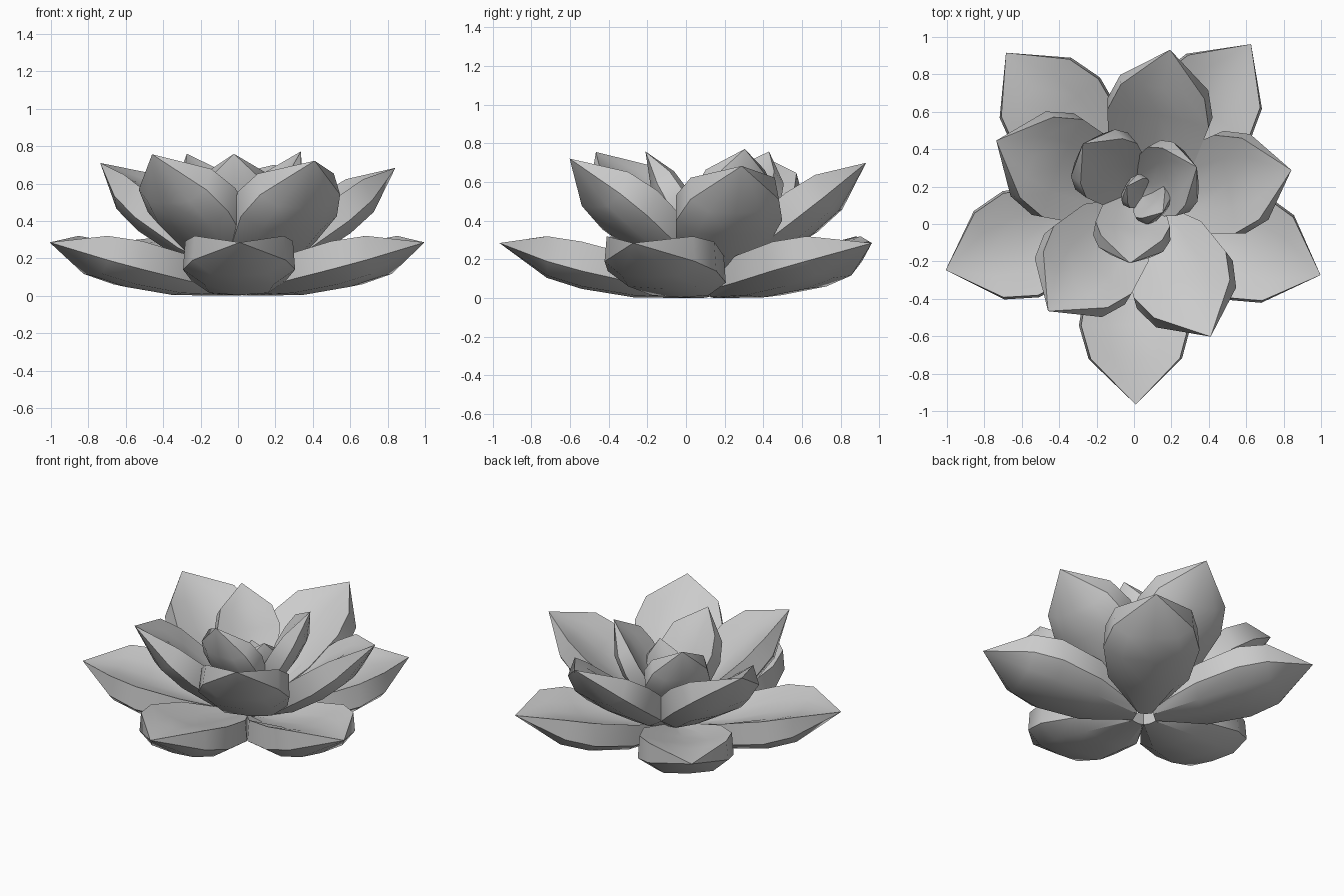
import bpy, bmesh, math
from mathutils import Matrix, Vector

if "Cube" in bpy.data.objects:
    bpy.data.objects.remove(bpy.data.objects["Cube"])

# Petal stations: distance, half width, rim z, crease z, underside z, inside z
STATIONS = [
    (0.065, 0.055, 0.100, 0.040, 0.000, 0.075),
    (0.37, 0.240, 0.220, 0.080, 0.004, 0.150),
    (0.64, 0.288, 0.292, 0.140, 0.048, 0.230),
    (0.82, 0.238, 0.320, 0.190, 0.105, 0.275),
]
TIP = (1.065, 0, 0.285)


def section(r, w, rim, crease, under, inside):
    """Closed cross-section: cupped top, side strips, rounded underside."""
    wc = w + 0.012
    zi = inside + (rim - inside) * 0.28
    zu = under + (crease - under) * 0.14
    half = [(-w, rim), (-w / 2, zi), (0, inside), (w / 2, zi), (w, rim),
            (wc, crease), (wc * 0.62, zu), (0, under), (-wc * 0.62, zu), (-wc, crease)]
    return [(r, v, z) for v, z in half]


def petal(name, centre, azimuth, pitch, scale):
    bm = bmesh.new()
    rings = [[bm.verts.new(p) for p in section(*s)] for s in STATIONS]
    n = len(rings[0])
    tip = bm.verts.new(TIP)
    for a, b in zip(rings, rings[1:]):
        for i in range(n):
            j = (i + 1) % n
            bm.faces.new((a[i], a[j], b[j], b[i]))
    for i in range(n):
        bm.faces.new((rings[-1][i], rings[-1][(i + 1) % n], tip))
    bm.faces.new(rings[0])
    bmesh.ops.recalc_face_normals(bm, faces=bm.faces)
    bm.transform(Matrix.Translation(Vector(centre))
                 @ Matrix.Rotation(math.radians(azimuth), 4, 'Z')
                 @ Matrix.Rotation(math.radians(-pitch), 4, 'Y')
                 @ Matrix.Scale(scale, 4))
    me = bpy.data.meshes.new(name)
    bm.to_mesh(me)
    bm.free()
    ob = bpy.data.objects.new(name, me)
    bpy.context.collection.objects.link(ob)
    bpy.ops.object.select_all(action='DESELECT')
    ob.select_set(True)
    bpy.context.view_layer.objects.active = ob
    bpy.ops.object.shade_smooth_by_angle(angle=math.radians(35))


# Layers: name, centre, [(azimuth, pitch, scale), ...]
LAYERS = [
    ("outer_petal", (0, 0.10, 0),
     [(-89.5, 0, 1), (-20.5, 0, 1), (54, 0, 1), (130, 0, 1), (199, 0, 1)]),
    ("middle_petal", (0.05, 0.12, 0.045),
     [(80, 23.5, .955), (12, 23.3, .935), (-63.5, 25, .955), (-131, 27.5, .955), (157.5, 23, .98)]),
    ("inner_petal", (0.005, 0.17, 0.10),
     [(22, 47, .69), (-94, 45, .69), (137, 45, .69)]),
    ("bud_petal", (0.05, 0.15, 0.18),
     [(-40, 57, .40), (150, 58, .32)]),
]
for name, centre, poses in LAYERS:
    for i, (az, pitch, scale) in enumerate(poses):
        petal(f"{name}_{i + 1}", centre, az, pitch, scale)
